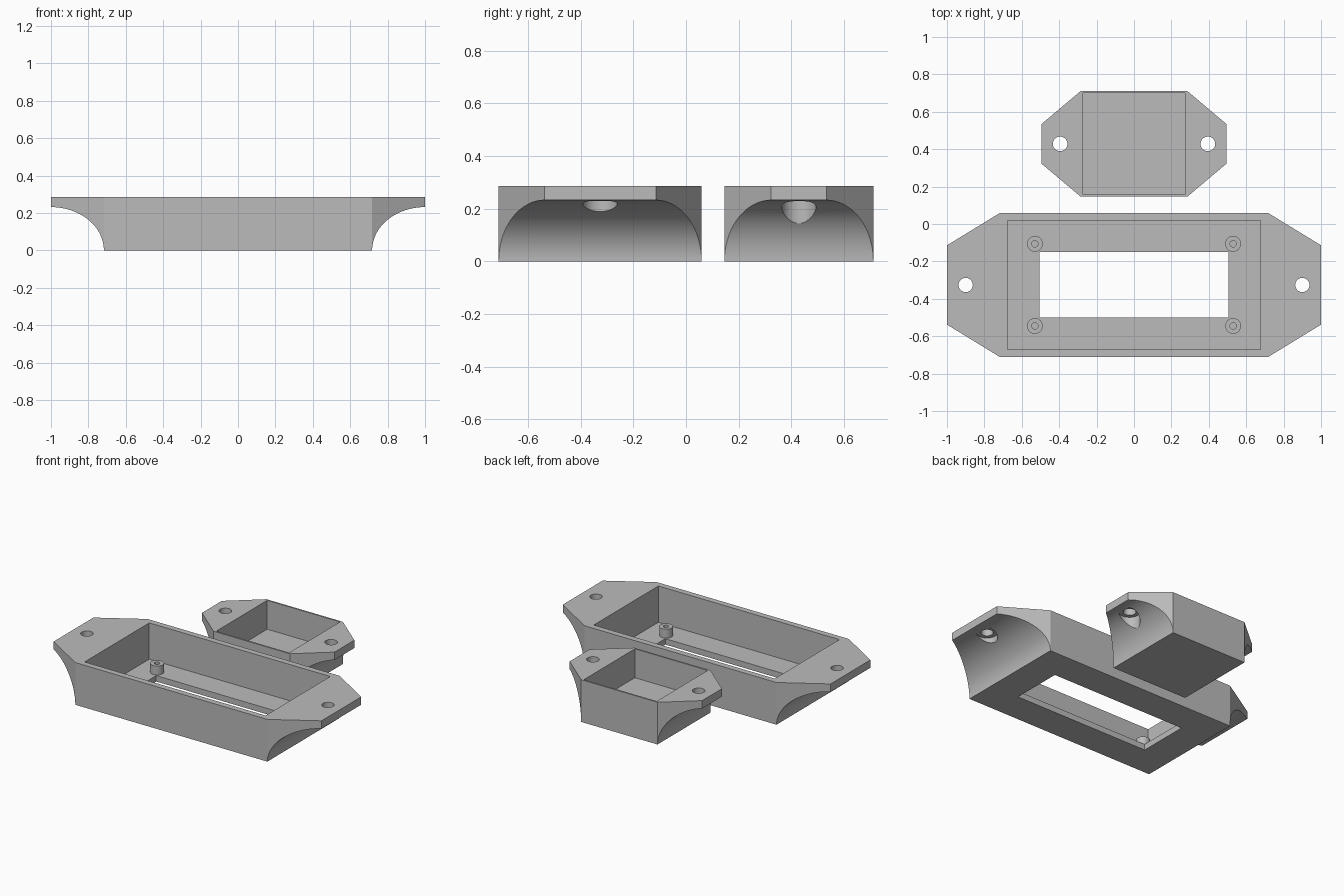
import bpy, bmesh, math

if "Cube" in bpy.data.objects:
    bpy.data.objects.remove(bpy.data.objects["Cube"])

H = 0.285      # overall height
LIP = 0.232    # underside height of the mounting ears

grey = bpy.data.materials.new("light grey plastic")
grey.diffuse_color = (0.5, 0.5, 0.5, 1)
grey.use_nodes = True
grey.node_tree.nodes["Principled BSDF"].inputs["Base Color"].default_value = grey.diffuse_color


def prism(name, points, axis, lo, hi):
    """Extrude a 2D outline along y (points are x, z) or z (points are x, y)."""
    bm = bmesh.new()

    def place(p, t):
        return (p[0], t, p[1]) if axis == 'y' else (p[0], p[1], t)
    a = [bm.verts.new(place(p, lo)) for p in points]
    b = [bm.verts.new(place(p, hi)) for p in points]
    n = len(points)
    bm.faces.new(a)
    bm.faces.new(b)
    for i in range(n):
        j = (i + 1) % n
        bm.faces.new((a[i], a[j], b[j], b[i]))
    bmesh.ops.recalc_face_normals(bm, faces=bm.faces)
    mesh = bpy.data.meshes.new(name)
    bm.to_mesh(mesh)
    bm.free()
    mesh.materials.append(grey)
    ob = bpy.data.objects.new(name, mesh)
    bpy.context.collection.objects.link(ob)
    return ob


def circle(x, y, r, n=40):
    return [(x + r * math.cos(2 * math.pi * i / n),
             y + r * math.sin(2 * math.pi * i / n)) for i in range(n)]


def rect(x, y0, y1):
    return [(-x, y0), (x, y0), (x, y1), (-x, y1)]


def select(ob):
    bpy.ops.object.select_all(action='DESELECT')
    ob.select_set(True)
    bpy.context.view_layer.objects.active = ob


def combine(ob, tool, operation='DIFFERENCE'):
    select(ob)
    mod = ob.modifiers.new("cut", 'BOOLEAN')
    mod.operation, mod.solver, mod.object = operation, 'EXACT', tool
    bpy.ops.object.modifier_apply(modifier=mod.name)
    bpy.data.objects.remove(tool, do_unlink=True)


def smooth(ob):
    select(ob)
    bpy.ops.object.shade_smooth_by_angle(angle=math.radians(30))


def tray(name, length, base, y0, y1, ear0, ear1, cavity, floor, hole_x, hole_r):
    """Open box whose two ears flare out in a quarter-ellipse cove."""
    steps = 28
    cove = [(length - (length - base) * math.cos(math.pi / 2 * i / steps),
             LIP * math.sin(math.pi / 2 * i / steps)) for i in range(steps + 1)]
    right = cove + [(length, H)]
    profile = right + [(-x, z) for x, z in reversed(right)]
    body = prism(name, profile, 'y', y0 - 0.05, y1 + 0.05)

    # tapered plan outline
    plan = [(base, y0), (length, ear0), (length, ear1), (base, y1)]
    plan += [(-x, y) for x, y in reversed(plan)]
    combine(body, prism("outline", plan, 'z', -0.1, H + 0.1), 'INTERSECT')

    # inner pocket
    combine(body, prism("pocket", rect(*cavity), 'z', floor, H + 0.1))

    # mounting holes with a wider screw head recess underneath
    yc = (y0 + y1) / 2
    for s in (-1, 1):
        combine(body, prism("screw_hole", circle(s * hole_x, yc, hole_r), 'z', 0.05, H + 0.1))
        combine(body, prism("head_recess", circle(s * hole_x, yc, 0.065), 'z', -0.1, 0.229))
    return body


# large display tray with a window through its floor
FLOOR = 0.04
large = tray("large_tray", 1.0, 0.717, -0.711, 0.059, -0.538, -0.114,
             (0.676, -0.671, 0.019), FLOOR, 0.9, 0.038)
combine(large, prism("window", rect(0.505, -0.501, -0.151), 'z', -0.1, 0.1))
smooth(large)

# small tray with thin walls
small = tray("small_tray", 0.495, 0.285, 0.146, 0.711, 0.323, 0.534,
             (0.272, 0.157, 0.700), 0.09, 0.395, 0.039)
smooth(small)

# hollow standoffs at the window corners
for sx in (-1, 1):
    for y in (-0.545, -0.106):
        post = prism("standoff", circle(sx * 0.53, y, 0.042), 'z', FLOOR, 0.10)
        combine(post, prism("pilot_hole", circle(sx * 0.53, y, 0.017), 'z', FLOOR + 0.005, 0.2))
        smooth(post)
